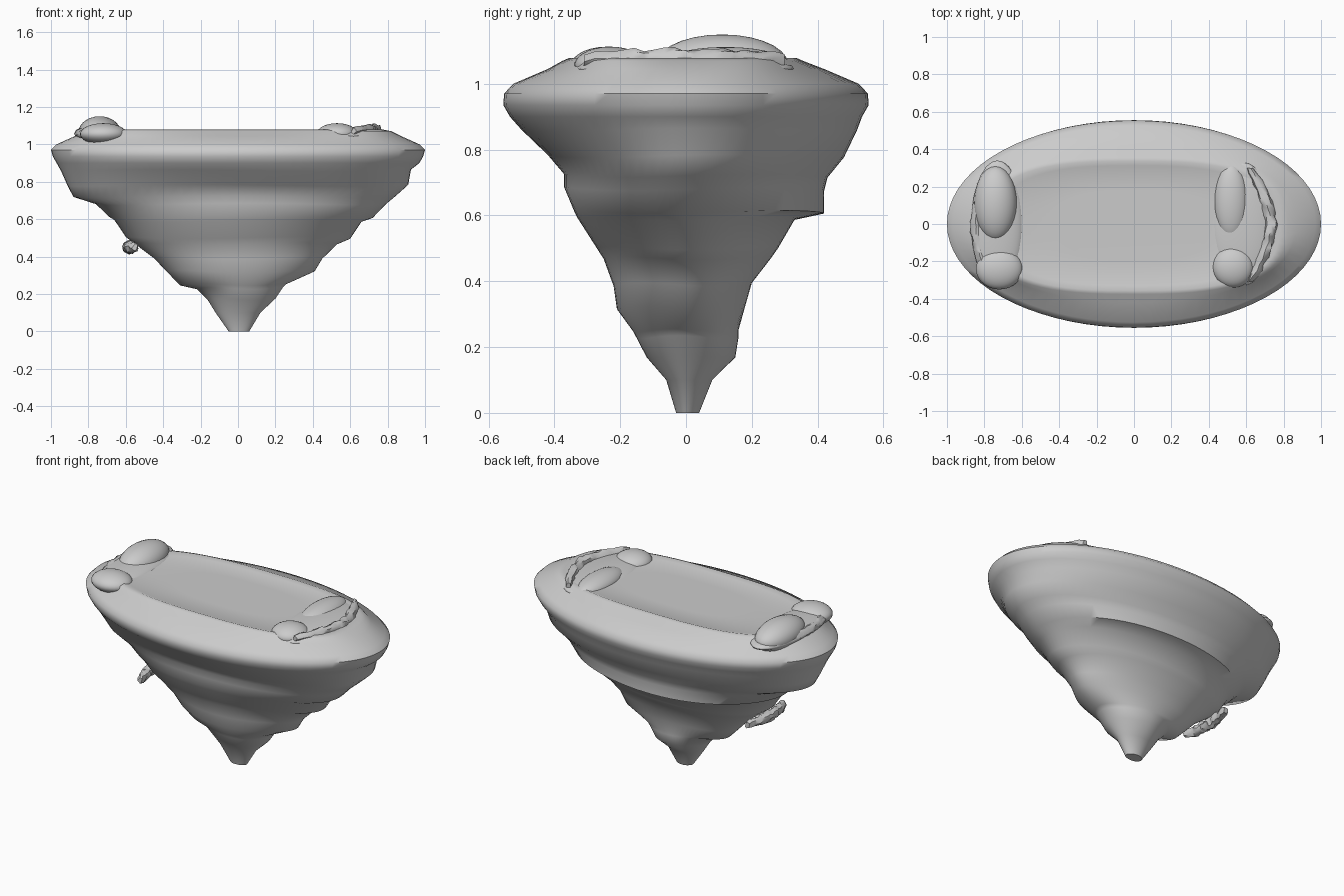
import bpy, bmesh, random
from math import sin, cos, pi

if "Cube" in bpy.data.objects:
    bpy.data.objects.remove(bpy.data.objects["Cube"])

random.seed(4)
SEG = 72


def finish(ob, angle=0.7):
    bpy.ops.object.select_all(action='DESELECT')
    ob.select_set(True)
    bpy.context.view_layer.objects.active = ob
    bpy.ops.object.shade_smooth_by_angle(angle=angle)


def spow(v, e):
    return abs(v) ** e * (1 if v >= 0 else -1)


# Layered rock body: z, left x, right x, front y, back y
rings = [
    (0, .05, .06, .03, .04), (.1, .12, .12, .06, .08), (.17, .16, .2, .12, .15),
    (.23, .22, .24, .15, .16), (.25, .31, .26, .16, .16), (.32, .38, .41, .21, .18),
    (.39, .45, .45, .22, .2), (.47, .56, .53, .25, .26), (.5, .6, .6, .27, .28),
    (.59, .66, .66, .33, .33), (.61, .69, .72, .34, .42), (.68, .76, .79, .37, .42),
    (.72, .88, .84, .37, .43), (.78, .91, .91, .42, .48), (.86, .945, .925, .5, .52),
]
# Symmetrical rounded rim: z, half length, half depth
rim = [(.9, .97, .535), (.935, .99, .555), (.97, 1, .553), (1, .97, .525),
       (1.045, .87, .42)]
rings += [(z, x, x, y, y) for z, x, y in rim]
# Shallow plateau with a raised lip, scaled copies of one outline
plateau = [(1.07, 1), (1.078, .95), (1.067, .88), (1.066, .5)]
rings += [(z, .82 * k, .82 * k, .375 * k, .355 * k) for z, k in plateau]

bm = bmesh.new()
loops = []
for z, l, r, f, b in rings:
    e = 0.72 if z > 1.06 else 0.9 if z > 1.03 else 1.0
    loop = []
    for i in range(SEG):
        a = 2 * pi * i / SEG
        c, s = spow(cos(a), e), spow(sin(a), e)
        wob = 0.005 * sin(3 * a + 9 * z) if 0.1 < z < 0.9 else 0
        loop.append(bm.verts.new((c * (r if c > 0 else l), s * (b if s > 0 else f), z + wob)))
    loops.append(loop)
for lo, hi in zip(loops, loops[1:]):
    for i in range(SEG):
        j = (i + 1) % SEG
        bm.faces.new((lo[i], lo[j], hi[j], hi[i]))
bm.faces.new(loops[0][::-1])
bm.faces.new(loops[-1])
mesh = bpy.data.meshes.new("rock_body")
bm.to_mesh(mesh)
bm.free()
body = bpy.data.objects.new("rock_body", mesh)
bpy.context.collection.objects.link(body)
finish(body, 0.9)


# Rounded mounds at both ends of the plateau
def mound(name, loc, size):
    bpy.ops.mesh.primitive_uv_sphere_add(segments=28, ring_count=14, location=loc)
    ob = bpy.context.object
    ob.name = name
    ob.scale = size
    finish(ob, 1.0)


mound("left_mound_base", (-.73, 0, 1.05), (.14, .34, .045))
mound("left_mound_back", (-.74, .11, 1.06), (.115, .2, .09))
mound("left_mound_front", (-.72, -.24, 1.055), (.125, .11, .058))
mound("right_mound_base", (.58, 0, 1.045), (.17, .33, .045))
mound("right_mound_back", (.52, .12, 1.055), (.09, .2, .057))
mound("right_mound_front", (.53, -.23, 1.055), (.11, .11, .058))


# Rough bowed strip: an arc along y, bulging outward in x by "bow"
def strip(name, x, y0, y1, z, bow, radius):
    bm = bmesh.new()
    n, m = 20, 8
    tube = []
    for i in range(n + 1):
        t = i / n
        w = radius * (0.5 + 0.5 * sin(pi * t) ** 0.5 if 0 < t < 1 else 0.5)
        cx = x + bow * sin(pi * t)
        cy = y0 + (y1 - y0) * t
        q = radius * 0.2
        tube.append([bm.verts.new((cx + w * cos(2 * pi * k / m) + random.uniform(-q, q), cy,
                                   z + w * sin(2 * pi * k / m) + random.uniform(-q, q)))
                     for k in range(m)])
    for p, c in zip(tube, tube[1:]):
        for k in range(m):
            j = (k + 1) % m
            bm.faces.new((p[k], p[j], c[j], c[k]))
    bm.faces.new(tube[0])
    bm.faces.new(tube[-1])
    bmesh.ops.recalc_face_normals(bm, faces=bm.faces)
    me = bpy.data.meshes.new(name)
    bm.to_mesh(me)
    bm.free()
    ob = bpy.data.objects.new(name, me)
    bpy.context.collection.objects.link(ob)
    finish(ob)


# Broken plateau edges and the side ledge
strip("right_broken_edge", .62, -.31, .3, 1.072, .11, .034)
strip("left_broken_edge", -.77, -.32, .29, 1.055, -.075, .027)
strip("side_ledge", -.55, -.2, .17, .45, -.035, .034)
